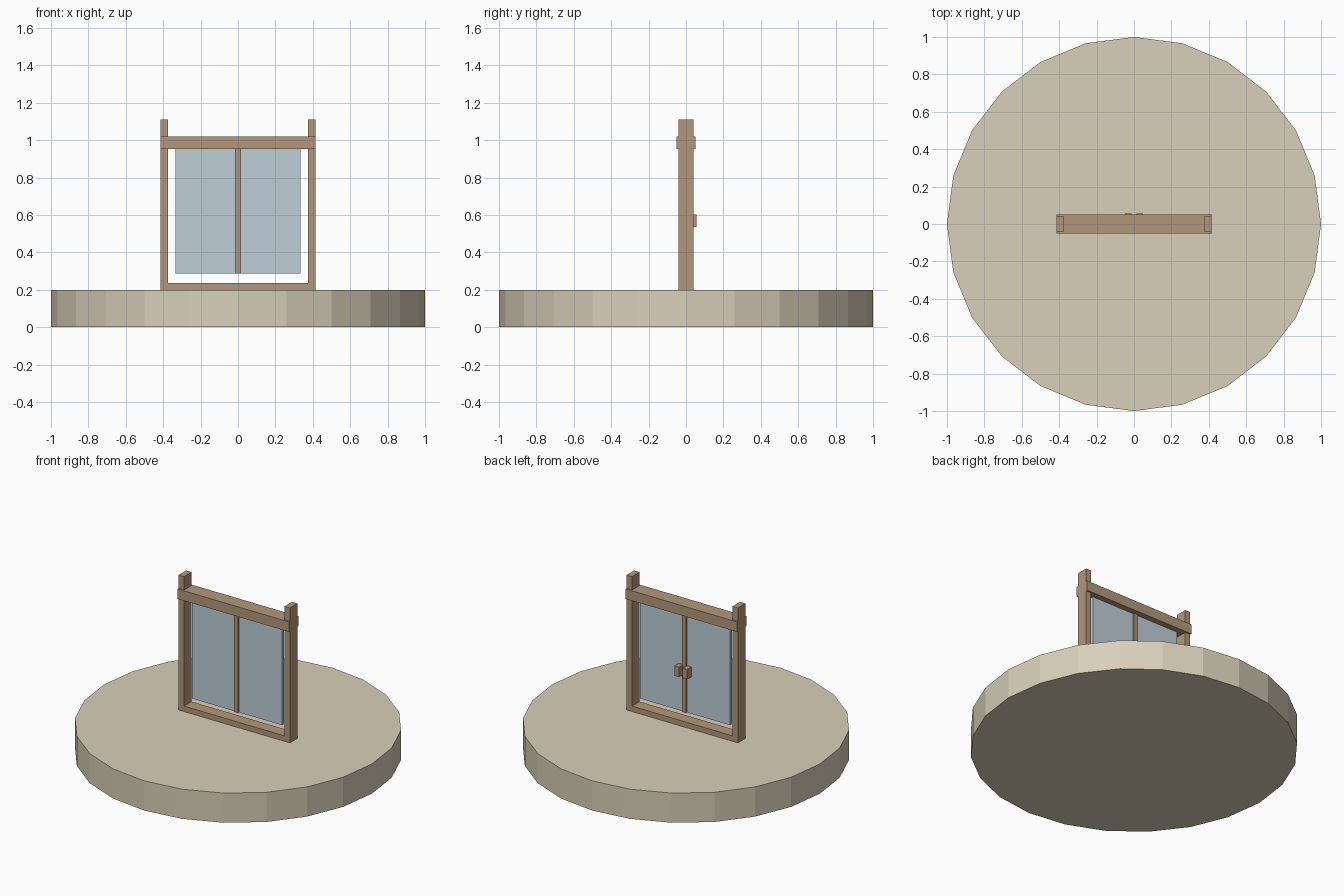
import bpy, math

if "Cube" in bpy.data.objects:
    bpy.data.objects.remove(bpy.data.objects["Cube"])


def material(name, srgb):
    m = bpy.data.materials.new(name)
    m.diffuse_color = [(c / 255) ** 2.2 for c in srgb] + [1]
    m.use_nodes = True
    m.node_tree.nodes["Principled BSDF"].inputs["Base Color"].default_value = m.diffuse_color
    return m


SAND = material("sand", (216, 207, 184))
WOOD = material("wood", (178, 150, 122))
GLASS = material("pale blue glass", (190, 206, 216))


def box(name, x, y, z, mat):
    """Box spanning the given (low, high) ranges."""
    bpy.ops.mesh.primitive_cube_add(size=1, location=[(a + b) / 2 for a, b in (x, y, z)])
    ob = bpy.context.object
    ob.name = name
    ob.scale = [b - a for a, b in (x, y, z)]
    bpy.ops.object.transform_apply(location=False, rotation=False, scale=True)
    ob.data.materials.append(mat)
    return ob


# Round base slab
bpy.ops.mesh.primitive_cylinder_add(vertices=24, radius=1, depth=0.2, location=(0, 0, 0.1))
base = bpy.context.object
base.name = "round_base"
base.data.materials.append(SAND)

# Fixed frame: sill, lintel and the centre bar
box("sill", (-0.375, 0.375), (-0.04, 0.04), (0.2, 0.237), WOOD)
box("lintel", (-0.415, 0.415), (-0.05, 0.05), (0.953, 1.02), WOOD)
box("centre_bar", (-0.015, 0.015), (-0.02, 0.02), (0.287, 0.953), WOOD)

# Mirrored parts: posts, glass panes and handles
for side, s in (("left", -1), ("right", 1)):
    def span(a, b):
        return tuple(sorted((s * a, s * b)))
    box(side + "_post", span(0.375, 0.415), (-0.04, 0.04), (0.2, 1.11), WOOD)
    box(side + "_pane", span(0.015, 0.335), (-0.01, 0.01), (0.287, 0.953), GLASS)
    box(side + "_handle", span(0.013, 0.047), (0.01, 0.055), (0.535, 0.602), WOOD)
